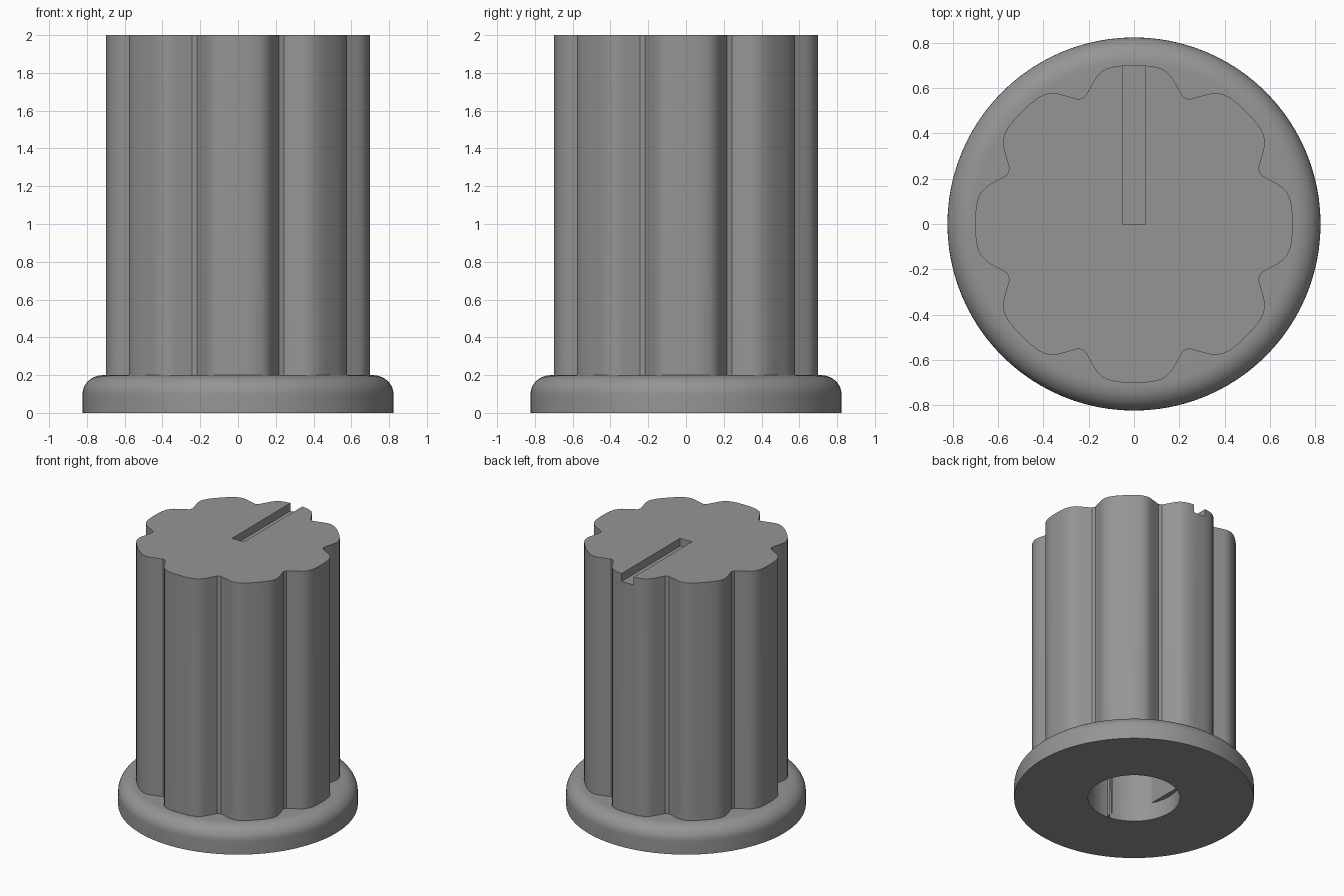
import bpy, bmesh, math

if "Cube" in bpy.data.objects:
    bpy.data.objects.remove(bpy.data.objects["Cube"])

grey = bpy.data.materials.new("mid grey")
grey.diffuse_color = (0.3, 0.3, 0.3, 1)
grey.use_nodes = True
grey.node_tree.nodes["Principled BSDF"].inputs["Base Color"].default_value = grey.diffuse_color


def finish(bm, name):
    bmesh.ops.recalc_face_normals(bm, faces=bm.faces)
    mesh = bpy.data.meshes.new(name)
    bm.to_mesh(mesh)
    bm.free()
    obj = bpy.data.objects.new(name, mesh)
    mesh.materials.append(grey)
    bpy.context.collection.objects.link(obj)
    return obj


def prism(name, outline, z0, z1):
    """Extrude a flat outline from z0 to z1."""
    bm = bmesh.new()
    face = bm.faces.new([bm.verts.new((x, y, z0)) for x, y in outline])
    top = bmesh.ops.extrude_face_region(bm, geom=[face])["geom"]
    verts = [v for v in top if isinstance(v, bmesh.types.BMVert)]
    bmesh.ops.translate(bm, verts=verts, vec=(0, 0, z1 - z0))
    return finish(bm, name)


def lathe(name, profile, steps):
    """Spin an (r, z) profile that starts and ends on the axis."""
    bm = bmesh.new()
    verts = [bm.verts.new((r, 0, z)) for r, z in profile]
    edges = [bm.edges.new(pair) for pair in zip(verts, verts[1:])]
    bmesh.ops.spin(bm, geom=verts + edges, axis=(0, 0, 1), cent=(0, 0, 0),
                   angle=math.tau, steps=steps)
    bmesh.ops.remove_doubles(bm, verts=bm.verts, dist=1e-4)
    return finish(bm, name)


def combine(target, other, operation):
    mod = target.modifiers.new(other.name, "BOOLEAN")
    mod.operation, mod.object, mod.solver = operation, other, "EXACT"
    bpy.context.view_layer.objects.active = target
    bpy.ops.object.modifier_apply(modifier=mod.name)
    bpy.data.objects.remove(other)


def arc(radius, a0, a1, count):
    return [(radius * math.cos(a0 + (a1 - a0) * i / count),
             radius * math.sin(a0 + (a1 - a0) * i / count)) for i in range(count + 1)]


# Eight-lobed grip: one half lobe pointing to +y, mirrored and rotated
half = [(0.0, 0.70), (0.05, 0.699), (0.09, 0.694), (0.12, 0.685), (0.145, 0.671),
        (0.163, 0.653), (0.177, 0.631), (0.217, 0.56)]
lobe = [(-x, y) for x, y in half[:0:-1]] + half
outline = []
for i in range(8):
    c, s = math.cos(i * math.pi / 4), math.sin(i * math.pi / 4)
    outline += [(x * c + y * s, y * c - x * s) for x, y in lobe]
knob = prism("knob", outline, 0.1, 2.0)

# Round flange with a rounded upper edge
rim = [(0.713 + x * 1.1, 0.1 + z) for x, z in arc(0.1, 0, math.pi / 2, 10)]
flange = lathe("flange", [(0, 0), (0.823, 0)] + rim + [(0, 0.2)], 96)
combine(knob, flange, "UNION")

# Shaft bore from below
bore = prism("bore", arc(0.316, 0, math.tau, 64)[:-1], -0.1, 1.4)
combine(knob, bore, "DIFFERENCE")

# Pointer slot from the centre to the back edge
slot = prism("pointer_slot", [(-0.05, 0), (0.05, 0), (0.05, 0.9), (-0.05, 0.9)], 1.94, 2.1)
combine(knob, slot, "DIFFERENCE")

# Flat inside the bore, starting a little above the opening
half_angle = math.acos(0.28 / 0.32)
flat = prism("shaft_flat", arc(0.32, math.pi - half_angle, math.pi + half_angle, 12),
             0.13, 1.41)

# Smooth shading with sharp edges kept
for obj in (knob, flat):
    bpy.ops.object.select_all(action="DESELECT")
    obj.select_set(True)
    bpy.context.view_layer.objects.active = obj
    bpy.ops.object.shade_smooth_by_angle(angle=math.radians(30))
